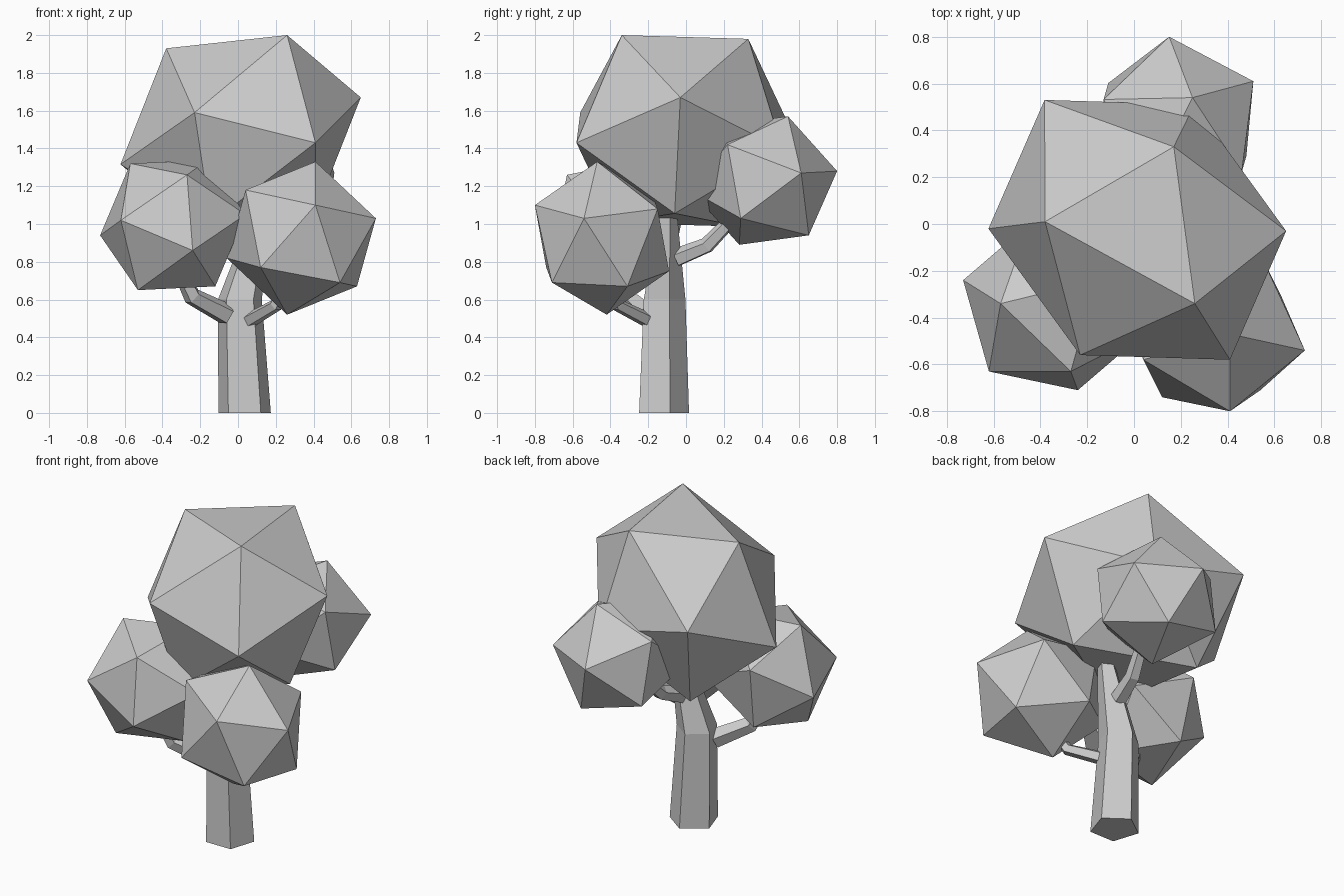
import bpy, bmesh, math
from mathutils import Vector

if "Cube" in bpy.data.objects:
    bpy.data.objects.remove(bpy.data.objects["Cube"])


def finish(name, bm):
    bmesh.ops.recalc_face_normals(bm, faces=bm.faces)
    mesh = bpy.data.meshes.new(name)
    bm.to_mesh(mesh)
    bm.free()
    obj = bpy.data.objects.new(name, mesh)
    bpy.context.collection.objects.link(obj)
    return obj


def foliage(name, center, half):
    """Stretched icosahedron: six corners plus their opposites through the centre."""
    bm = bmesh.new()
    c = Vector(center)
    for p in half:
        bm.verts.new(p)
        bm.verts.new(2 * c - Vector(p))
    bmesh.ops.convex_hull(bm, input=bm.verts)
    return finish(name, bm)


def limb(name, path, radii, level=False, sides=5):
    """Tapered five-sided tube along a path; level keeps the rings horizontal."""
    bm = bmesh.new()
    pts = [Vector(p) for p in path]
    rings = []
    for i, (p, r) in enumerate(zip(pts, radii)):
        d = pts[min(i + 1, len(pts) - 1)] - pts[max(i - 1, 0)]
        up = Vector((0, 0, 1))
        side = Vector((1, 0, 0)) if level else d.cross(up).normalized()
        top = Vector((0, 1, 0)) if level else side.cross(d).normalized()
        ring = []
        for k in range(sides):
            a = math.pi / 2 + 2 * math.pi * k / sides
            ring.append(bm.verts.new(p + r * (math.cos(a) * side + math.sin(a) * top)))
        rings.append(ring)
    for lo, hi in zip(rings, rings[1:]):
        for k in range(sides):
            j = (k + 1) % sides
            bm.faces.new((lo[k], lo[j], hi[j], hi[k]))
    bm.faces.new(rings[0])
    bm.faces.new(rings[-1])
    return finish(name, bm)


# Trunk with a bend partway up
limb("trunk", [(0.035, -0.13, 0), (0.01, -0.125, 0.6), (0.13, -0.10, 1.08)],
     [0.146, 0.122, 0.05], level=True)

# Branches
limb("left_branch", [(-0.06, -0.2, 0.52), (-0.24, -0.31, 0.615), (-0.33, -0.36, 0.8)],
     [0.06, 0.05, 0.035])
limb("right_branch", [(0.06, -0.2, 0.49), (0.2, -0.36, 0.57), (0.28, -0.42, 0.72)],
     [0.042, 0.036, 0.03])
limb("back_branch", [(0.07, -0.05, 0.82), (0.10, 0.11, 0.885), (0.15, 0.27, 1.05)],
     [0.052, 0.045, 0.035])

# Leaf clumps
foliage("crown", (0.014, -0.025, 1.493),
        [(0.26, -0.34, 2.0), (0.17, 0.33, 1.98), (0.65, -0.03, 1.67),
         (-0.38, 0.01, 1.93), (-0.23, -0.56, 1.59), (0.41, -0.58, 1.43)])
foliage("left_leaves", (-0.345, -0.355, 0.995),
        [(-0.62, -0.63, 1.02), (-0.57, -0.34, 1.32), (-0.27, -0.63, 1.26),
         (-0.24, -0.71, 0.86), (-0.53, -0.47, 0.65), (-0.73, -0.24, 0.94)])
foliage("right_leaves", (0.335, -0.445, 0.925),
        [(0.41, -0.80, 1.10), (0.41, -0.47, 1.33), (0.04, -0.58, 1.18),
         (0.73, -0.54, 1.03), (0.54, -0.71, 0.69), (0.12, -0.74, 0.77)])
foliage("back_leaves", (0.175, 0.411, 1.23),
        [(0.51, 0.61, 1.27), (0.25, 0.54, 1.57), (0.46, 0.22, 1.42),
         (0.15, 0.80, 1.28), (0.284, 0.65, 0.94), (0.48, 0.29, 1.03)])
